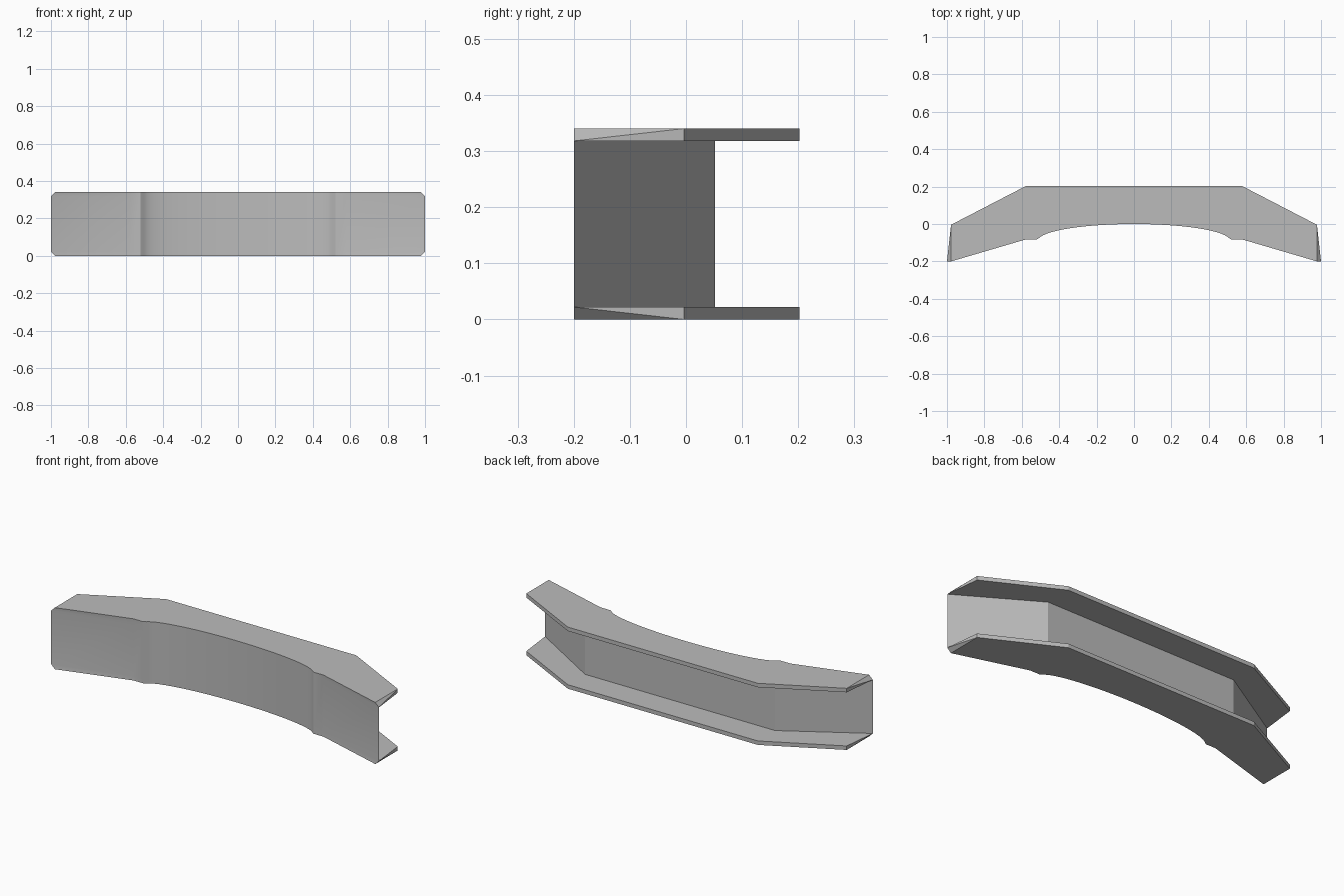
import bpy, bmesh, math

cube = bpy.data.objects.get("Cube")
if cube:
    bpy.data.objects.remove(cube)

HEIGHT, FLANGE = 0.34, 0.022

grey = bpy.data.materials.new("plain_grey")
grey.use_nodes = True
colour = (0.5, 0.5, 0.5, 1)
grey.diffuse_color = colour
grey.node_tree.nodes["Principled BSDF"].inputs["Base Color"].default_value = colour


def mirrored(half):
    """Complete a left-to-right chain from its right half."""
    return [(-x, y) for x, y in reversed(half) if x > 0] + half


# Front edge: shallow elliptical arch, short flat, then swept-back wing
STEPS = 16
arch = []
for i in range(STEPS + 1):
    a = math.radians(80) * i / STEPS
    arch.append((0.515 * math.sin(a), -0.09 * (1 - math.cos(a))))
wing = [(0.52, -0.083), (0.58, -0.083)]
front_wide = mirrored(arch + wing + [(1.0, -0.2)])
front_narrow = mirrored(arch + wing + [(0.978, -0.2)])
flange_back = mirrored([(0.58, 0.202), (0.978, -0.004)])
web_back = mirrored([(0.58, 0.052)])

bm = bmesh.new()


def chain(points, z):
    return [bm.verts.new((x, y, z)) for x, y in points]


def wall(a, b):
    """Strip of quads between two matching chains."""
    for i in range(len(a) - 1):
        bm.faces.new((a[i], a[i + 1], b[i + 1], b[i]))


def flange(z_outer, z_inner):
    """Flange plate with twisted end faces; returns its inner front chain and web root."""
    fo, fi = chain(front_narrow, z_outer), chain(front_wide, z_inner)
    bo, bi = chain(flange_back, z_outer), chain(flange_back, z_inner)
    root = chain(web_back, z_inner)
    bm.faces.new(fo + bo[::-1])
    wall(fo, fi)
    wall(bo, bi)
    for e in (0, -1):
        bm.faces.new((fo[e], bo[e], fi[e]))
        bm.faces.new((bo[e], bi[e], fi[e]))
    # inner ledge behind the web, split at the bends
    outer = [fi[0]] + bi + [fi[-1]]
    bm.faces.new((outer[0], outer[1], outer[2], root[0]))
    bm.faces.new((root[0], outer[2], outer[3], root[1]))
    bm.faces.new((root[1], outer[3], outer[4], outer[5]))
    return fi, [fi[0]] + root + [fi[-1]]


# Two flanges joined by the web
low_front, low_root = flange(0, FLANGE)
top_front, top_root = flange(HEIGHT, HEIGHT - FLANGE)
wall(low_front, top_front)
wall(low_root, top_root)
bmesh.ops.recalc_face_normals(bm, faces=bm.faces)

mesh = bpy.data.meshes.new("curved_channel_beam")
bm.to_mesh(mesh)
bm.free()
mesh.materials.append(grey)
beam = bpy.data.objects.new("curved_channel_beam", mesh)
bpy.context.collection.objects.link(beam)

# Smooth only along the arch
bpy.ops.object.select_all(action='DESELECT')
beam.select_set(True)
bpy.context.view_layer.objects.active = beam
bpy.ops.object.shade_smooth_by_angle(angle=math.radians(20))
